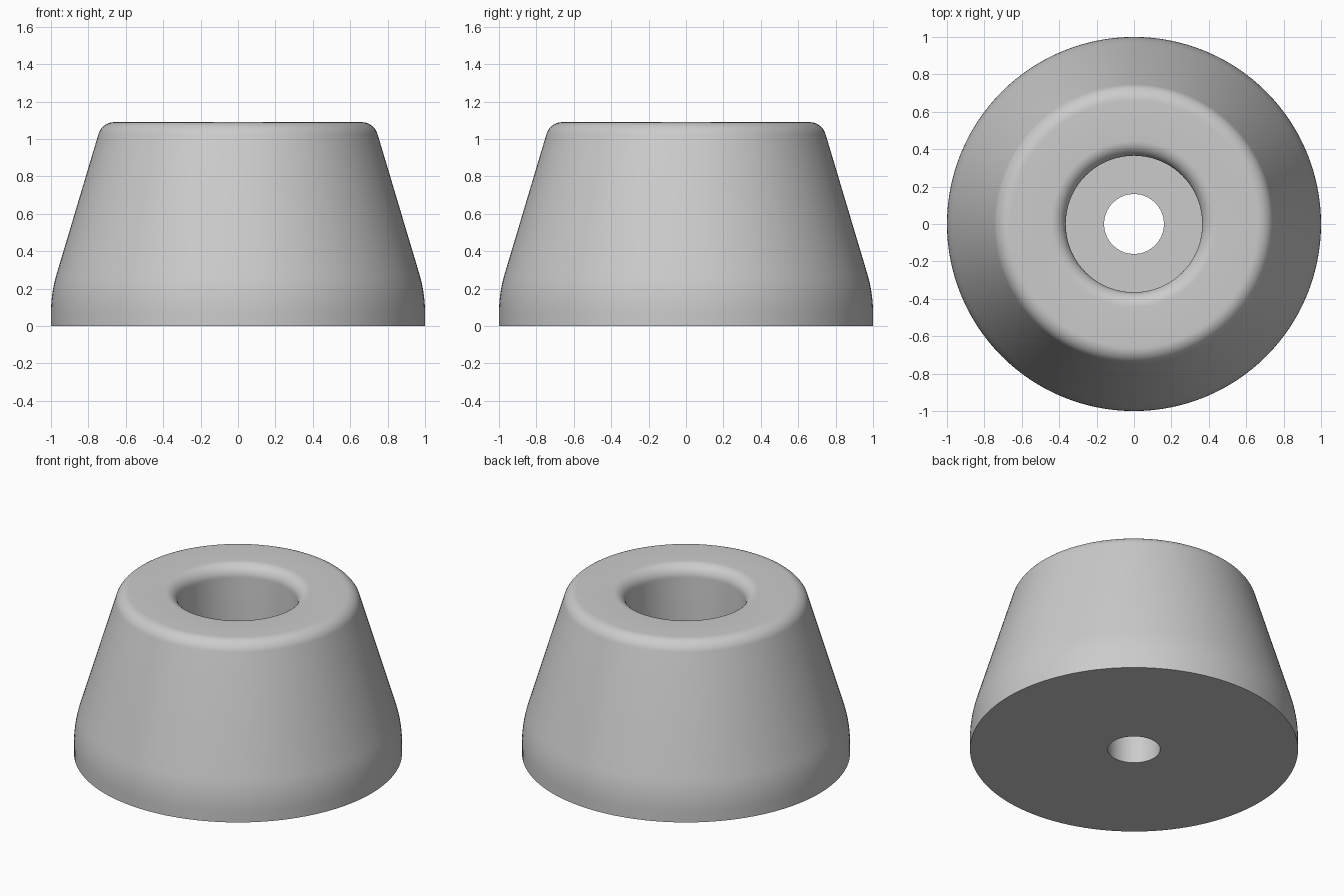
import bpy, bmesh, math

if "Cube" in bpy.data.objects:
    bpy.data.objects.remove(bpy.data.objects["Cube"])

SEGMENTS = 128
TILT = math.radians(16.4)   # lean of the tapered side


def arc(cx, cz, r, a0, a1, n):
    """Points (radius, height) along an arc in the section plane."""
    return [(cx + r * math.cos(a0 + (a1 - a0) * i / n),
             cz + r * math.sin(a0 + (a1 - a0) * i / n)) for i in range(n + 1)]


# Closed cross-section: base, flared foot, rounded top, counterbore, screw hole
profile = [(0.16, 0.0), (1.0, 0.0)]
profile += arc(0.27, 0.07, 0.73, 0, TILT, 8)
profile += arc(0.66, 1.0, 0.09, TILT, math.pi / 2, 10)
profile += arc(0.445, 1.01, 0.08, math.pi / 2, math.pi, 10)
profile += [(0.365, 0.36), (0.16, 0.36)]

# Revolve the section around the z axis
bm = bmesh.new()
rings = []
for s in range(SEGMENTS):
    a = 2 * math.pi * s / SEGMENTS
    rings.append([bm.verts.new((r * math.cos(a), r * math.sin(a), z)) for r, z in profile])
count = len(profile)
for s in range(SEGMENTS):
    here, after = rings[s], rings[(s + 1) % SEGMENTS]
    for i in range(count):
        j = (i + 1) % count
        bm.faces.new((here[i], after[i], after[j], here[j]))
bmesh.ops.recalc_face_normals(bm, faces=bm.faces)
mesh = bpy.data.meshes.new("rubber_foot")
bm.to_mesh(mesh)
bm.free()

foot = bpy.data.objects.new("rubber_foot", mesh)
bpy.context.collection.objects.link(foot)

# Plain grey rubber
grey = bpy.data.materials.new("grey_rubber")
grey.diffuse_color = (0.6, 0.6, 0.6, 1)
grey.use_nodes = True
grey.node_tree.nodes["Principled BSDF"].inputs["Base Color"].default_value = grey.diffuse_color
mesh.materials.append(grey)

# Smooth curves, crisp rims
bpy.context.view_layer.objects.active = foot
foot.select_set(True)
bpy.ops.object.shade_smooth_by_angle(angle=math.radians(30))
